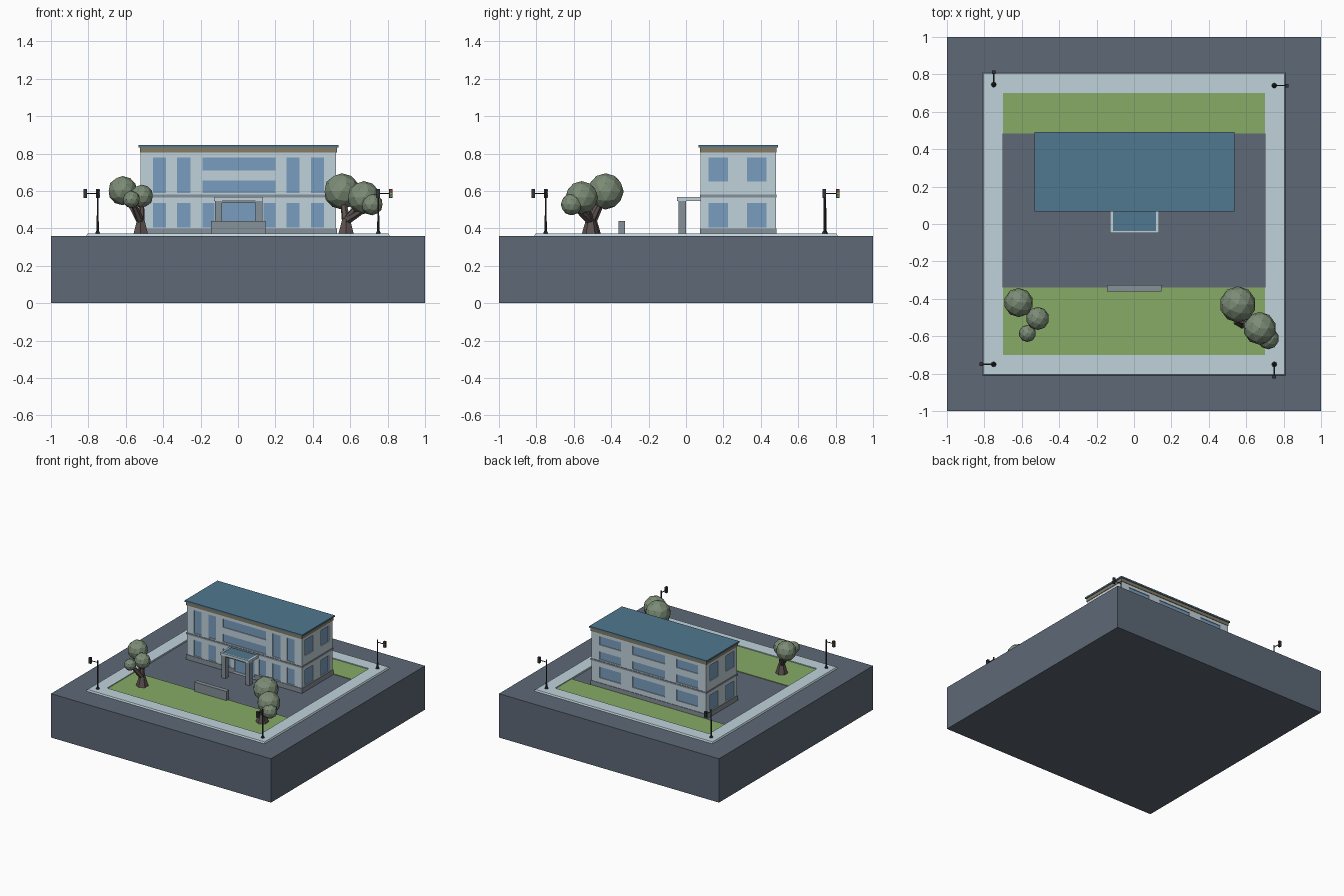
import bpy, bmesh
from math import pi, cos, sin
from mathutils import Vector, Matrix

if "Cube" in bpy.data.objects:
    bpy.data.objects.remove(bpy.data.objects["Cube"])


def mat(name, r, g, b):
    m = bpy.data.materials.new(name)
    m.diffuse_color = (r, g, b, 1)
    m.use_nodes = True
    m.node_tree.nodes["Principled BSDF"].inputs["Base Color"].default_value = m.diffuse_color
    return m


STONE = mat("asphalt", 0.11, 0.14, 0.18)
PALE = mat("pale_wall", 0.53, 0.65, 0.71)
TRIM = mat("grey_trim", 0.24, 0.28, 0.32)
GRASS = mat("grass", 0.24, 0.41, 0.13)
ROOF = mat("roof_blue", 0.08, 0.19, 0.28)
GLASS = mat("glass", 0.19, 0.34, 0.52)
TAN = mat("tan", 0.24, 0.20, 0.13)
LEAF = mat("leaf", 0.20, 0.26, 0.18)
BARK = mat("bark", 0.11, 0.085, 0.08)
DARK = mat("dark_metal", 0.03, 0.035, 0.045)
RED = mat("red", 0.5, 0.04, 0.03)
AMBER = mat("amber", 0.6, 0.3, 0.03)
GREEN = mat("green", 0.04, 0.4, 0.1)


def finish(name, bm, material):
    bmesh.ops.recalc_face_normals(bm, faces=bm.faces)
    me = bpy.data.meshes.new(name)
    bm.to_mesh(me)
    bm.free()
    me.materials.append(material)
    ob = bpy.data.objects.new(name, me)
    bpy.context.collection.objects.link(ob)
    return ob


def add_box(bm, x0, x1, y0, y1, z0, z1):
    m = Matrix.Translation(((x0 + x1) / 2, (y0 + y1) / 2, (z0 + z1) / 2))
    bmesh.ops.create_cube(bm, size=1, matrix=m @ Matrix.Diagonal((x1 - x0, y1 - y0, z1 - z0, 1)))


def boxes(name, material, *dims):
    bm = bmesh.new()
    for d in dims:
        add_box(bm, *d)
    return finish(name, bm, material)


def add_cone(bm, a, b, r0, r1, n):
    a, b = Vector(a), Vector(b)
    rot = (b - a).to_track_quat('Z', 'Y').to_matrix().to_4x4()
    bmesh.ops.create_cone(bm, cap_ends=True, segments=n, radius1=r0, radius2=r1,
                          depth=(b - a).length, matrix=Matrix.Translation((a + b) / 2) @ rot)


# Ground slab, lawns and square sidewalk ring
boxes("base_slab", STONE, (-1, 1, -1, 1, 0, 0.36))
boxes("lawns", GRASS, (-0.7, 0.7, 0.485, 0.7, 0.355, 0.365), (-0.7, 0.7, -0.7, -0.34, 0.355, 0.365))
bm = bmesh.new()
loops = [[bm.verts.new((sx * r, sy * r, z)) for sx, sy in ((-1, -1), (1, -1), (1, 1), (-1, 1))]
         for r, z in ((0.812, 0.358), (0.805, 0.372), (0.70, 0.372), (0.70, 0.358))]
for i in range(4):
    a, b = loops[i], loops[(i + 1) % 4]
    for k in range(4):
        j = (k + 1) % 4
        bm.faces.new((a[k], a[j], b[j], b[k]))
finish("sidewalk", bm, PALE)

# Building body with window recesses cut in
X0, X1, Y0, Y1 = -0.52, 0.525, 0.078, 0.48
walls = boxes("walls", PALE, (X0, X1, Y0, Y1, 0.355, 0.81))
front = []
for a, b in ((-0.455, -0.385), (-0.325, -0.255), (0.26, 0.33), (0.39, 0.46)):
    front += [(a, b, 0.59, 0.78), (a, b, 0.405, 0.535)]
front += [(-0.19, 0.20, 0.71, 0.78), (-0.19, 0.20, 0.59, 0.655),
          (-0.19, -0.125, 0.405, 0.535), (0.135, 0.20, 0.405, 0.535), (-0.085, 0.095, 0.375, 0.535)]
back = [(a, b, c, d) for a, b in ((-0.445, -0.25), (-0.145, 0.15), (0.255, 0.45))
        for c, d in ((0.71, 0.78), (0.59, 0.655), (0.44, 0.53))]
side = [(a, b, c, d) for a, b in ((0.12, 0.225), (0.325, 0.43))
        for c, d in ((0.65, 0.78), (0.405, 0.535))]


def openings(lo, hi):
    """Boxes for every window, from depth lo to depth hi behind the wall face."""
    out = [(a, b, Y0 + lo, Y0 + hi, c, d) for a, b, c, d in front]
    out += [(a, b, Y1 - hi, Y1 - lo, c, d) for a, b, c, d in back]
    for a, b, c, d in side:
        out += [(X0 + lo, X0 + hi, a, b, c, d), (X1 - hi, X1 - lo, a, b, c, d)]
    return out


cutter = boxes("window_cutter", PALE, *openings(-0.02, 0.01))
cutter.hide_render = True
cutter.hide_viewport = True
mod = walls.modifiers.new("windows", 'BOOLEAN')
mod.object = cutter
mod.solver = 'EXACT'
boxes("window_panes", GLASS, *openings(0.006, 0.012))

# Plinth, floor band, cornice and roof


def band(name, material, out, z0, z1):
    return boxes(name, material, (X0 - out, X1 + out, Y0 - out, Y1 + out, z0, z1))


boxes("plinth", TRIM, (X0 - 0.004, -0.09, Y0 - 0.004, Y0 + 0.01, 0.358, 0.40),
      (0.10, X1 + 0.004, Y0 - 0.004, Y0 + 0.01, 0.358, 0.40),
      (X0 - 0.004, X1 + 0.004, Y0 + 0.01, Y1 + 0.004, 0.358, 0.40))
band("floor_band", TRIM, 0.004, 0.566, 0.58)
band("cornice", TAN, 0.004, 0.805, 0.832)
band("roof", ROOF, 0.011, 0.832, 0.845)

# Entrance canopy on two pillars
boxes("canopy_pillars", TRIM, *[(s - 0.019, s + 0.019, -0.04, 0.0, 0.358, 0.548) for s in (-0.104, 0.113)])
boxes("canopy_frame", PALE, (-0.128, -0.112, -0.048, Y0, 0.547, 0.568),
      (0.117, 0.133, -0.048, Y0, 0.547, 0.568), (-0.112, 0.117, -0.048, -0.037, 0.547, 0.568))
boxes("canopy_roof", ROOF, (-0.112, 0.117, -0.037, Y0, 0.549, 0.566))
boxes("canopy_beam", TRIM, (-0.085, 0.094, -0.035, -0.005, 0.535, 0.549))

# Low wall in front of the lawn
boxes("low_wall", TRIM, (-0.145, 0.147, -0.36, -0.325, 0.358, 0.44))


# Trees: flared trunk, a branch to each faceted crown ball
def tree(name, root, s, balls):
    bm = bmesh.new()
    x, y = root
    fork = (x, y, 0.36 + 0.085 * s)
    add_cone(bm, (x, y, 0.36), fork, 0.048 * s, 0.023 * s, 6)
    for bx, by, bz, r in balls:
        add_cone(bm, (x, y, 0.36 + 0.075 * s), (bx, by, bz), 0.022 * s, 0.012 * s, 6)
    finish(name + "_trunk", bm, BARK)
    bm = bmesh.new()
    for bx, by, bz, r in balls:
        bmesh.ops.create_icosphere(bm, subdivisions=2, radius=r, matrix=Matrix.Translation((bx, by, bz)))
    finish(name + "_crown", bm, LEAF)


tree("left_tree", (-0.52, -0.50), 1.0,
     [(-0.617, -0.42, 0.602, 0.078), (-0.515, -0.505, 0.572, 0.062), (-0.57, -0.585, 0.555, 0.046)])
tree("right_tree", (0.578, -0.51), 1.05,
     [(0.555, -0.43, 0.598, 0.097), (0.672, -0.558, 0.565, 0.088), (0.717, -0.612, 0.528, 0.058)])

# Traffic signals, each turned a quarter from the next
for i, (x, y, turn) in enumerate(((0.75, 0.74, 0), (-0.75, 0.745, 1), (-0.75, -0.75, 2), (0.75, -0.75, 3))):
    place = Matrix.Translation((x, y, 0)) @ Matrix.Rotation(turn * pi / 2, 4, 'Z')
    bm = bmesh.new()
    add_cone(bm, (0, 0, 0.37), (0, 0, 0.385), 0.015, 0.008, 8)
    add_cone(bm, (0, 0, 0.38), (0, 0, 0.605), 0.006, 0.004, 8)
    add_cone(bm, (0, 0, 0.587), (0.065, 0, 0.587), 0.0035, 0.0035, 6)
    add_box(bm, 0.058, 0.077, -0.009, 0.009, 0.563, 0.611)
    finish("signal_post_%d" % i, bm, DARK).matrix_world = place
    for label, m, z in (("red", RED, 0.602), ("amber", AMBER, 0.587), ("green", GREEN, 0.572)):
        bm = bmesh.new()
        add_cone(bm, (0.0675, -0.008, z), (0.0675, -0.011, z), 0.006, 0.006, 8)
        finish("signal_%s_%d" % (label, i), bm, m).matrix_world = place
